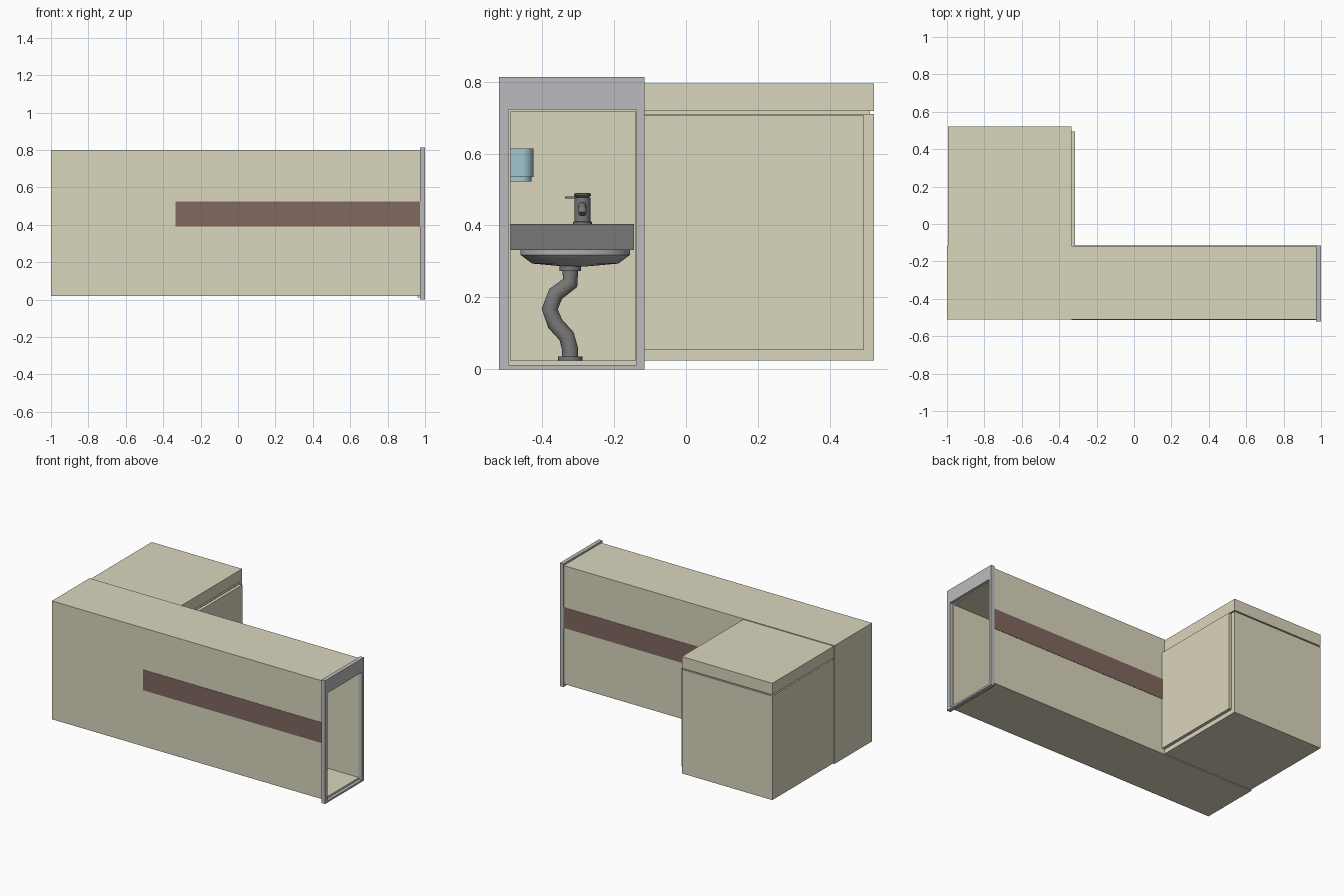
import bpy, bmesh, math
from mathutils import Vector

if "Cube" in bpy.data.objects:
    bpy.data.objects.remove(bpy.data.objects["Cube"])


def material(name, rgb):
    m = bpy.data.materials.new(name)
    m.diffuse_color = (*rgb, 1)
    m.use_nodes = True
    m.node_tree.nodes["Principled BSDF"].inputs["Base Color"].default_value = m.diffuse_color
    return m


BEIGE = material("beige_wall", (0.70, 0.67, 0.51))
BROWN = material("brown_stripe", (0.22, 0.14, 0.115))
FRAME = material("frame_grey", (0.50, 0.50, 0.51))
DARK = material("dark_grey", (0.19, 0.19, 0.19))
CERAMIC = material("basin_grey", (0.42, 0.42, 0.42))
BLUE = material("pale_blue", (0.36, 0.58, 0.62))


def finish(name, bm, mat, smooth=False):
    bmesh.ops.recalc_face_normals(bm, faces=bm.faces[:])
    me = bpy.data.meshes.new(name)
    bm.to_mesh(me)
    bm.free()
    ob = bpy.data.objects.new(name, me)
    bpy.context.collection.objects.link(ob)
    if mat:
        me.materials.append(mat)
    if smooth:
        bpy.ops.object.select_all(action='DESELECT')
        ob.select_set(True)
        bpy.context.view_layer.objects.active = ob
        bpy.ops.object.shade_smooth_by_angle(angle=math.radians(40))
    return ob


def box(name, x, y, z, mat=None):
    bm = bmesh.new()
    bmesh.ops.create_cube(bm, size=1)
    for v in bm.verts:
        v.co = [lo + (c + 0.5) * (hi - lo) for c, (lo, hi) in zip(v.co, (x, y, z))]
    return finish(name, bm, mat)


def lathe(name, centre, profile, mat, sx=1, sy=1, n=24, close=False):
    """Revolve (radius, z) points about z; sx, sy make it elliptical."""
    bm = bmesh.new()
    rings = []
    for r, z in profile:
        rings.append([bm.verts.new((centre[0] + sx * r * math.cos(2 * math.pi * i / n),
                                    centre[1] + sy * r * math.sin(2 * math.pi * i / n), z))
                      for i in range(n)])
    for a, b in zip(rings, rings[1:]):
        for i in range(n):
            j = (i + 1) % n
            bm.faces.new((a[i], a[j], b[j], b[i]))
    for ring in (rings[0], rings[-1]):
        bm.faces.new(ring)
    return finish(name, bm, mat, True)


def tube(name, pts, radius, mat, n=14):
    """Sweep a circle along a path lying in a plane of constant x or y."""
    pts = [Vector(p) for p in pts]
    bm = bmesh.new()
    rings = []
    for k, p in enumerate(pts):
        t = (pts[min(k + 1, len(pts) - 1)] - pts[max(k - 1, 0)]).normalized()
        u = Vector((1, 0, 0)) if abs(t.x) < 0.01 else Vector((0, 1, 0))
        w = t.cross(u)
        rings.append([bm.verts.new(p + radius * (u * math.cos(2 * math.pi * i / n)
                                                 + w * math.sin(2 * math.pi * i / n)))
                      for i in range(n)])
    for a, b in zip(rings, rings[1:]):
        for i in range(n):
            j = (i + 1) % n
            bm.faces.new((a[i], a[j], b[j], b[i]))
    bm.faces.new(rings[0])
    bm.faces.new(rings[-1])
    return finish(name, bm, mat, True)


def cut(ob, cutter):
    """Subtract the cutter and delete it."""
    bpy.context.view_layer.objects.active = ob
    m = ob.modifiers.new("cut", 'BOOLEAN')
    m.operation, m.object, m.solver = 'DIFFERENCE', cutter, 'EXACT'
    bpy.ops.object.modifier_apply(modifier=m.name)
    bpy.data.objects.remove(cutter)


HY0, HY1 = -0.51, -0.118      # hall outer walls
ROOM_IN = ((-0.975, -0.355), (-0.2, 0.50), (0.035, 0.70))

# hollow corridor, open at its right end and into the back room
hall = box("corridor", (-1, 0.976), (HY0, HY1), (0.02, 0.80), BEIGE)
cut(hall, box("cutter", (-0.98, 1.2), (-0.488, -0.14), (0.024, 0.715)))
cut(hall, box("cutter", *ROOM_IN))

# back room with a separate roof slab and shadow gap
room = box("back_room_walls", (-0.995, -0.335), (HY1, 0.522), (0.025, 0.71), BEIGE)
cut(room, box("cutter", *ROOM_IN))
box("roof_gap", (-0.985, -0.345), (HY1, 0.512), (0.708, 0.722), BEIGE)
box("back_room_roof", (-0.995, -0.335), (HY1, 0.522), (0.718, 0.795), BEIGE)
box("back_room_side_panel", (-0.336, -0.315), (HY1, 0.495), (0.055, 0.705), BEIGE)

# brown stripes on both long outside walls
box("front_stripe", (-0.335, 0.976), (HY0 - 0.002, HY0 + 0.002), (0.39, 0.525), BROWN)
box("rear_stripe", (-0.335, 0.976), (HY1 - 0.002, HY1 + 0.002), (0.39, 0.525), BROWN)

# entrance frame and threshold
frame = box("entrance_frame", (0.974, 1.0), (-0.52, -0.115), (0, 0.812), FRAME)
cut(frame, box("cutter", (0.9, 1.1), (-0.494, -0.137), (0.012, 0.722)))
box("threshold", (0.96, 0.98), (-0.495, -0.136), (0.011, 0.024), BEIGE)

# washbasin counter at the far end, with the bowl hanging below
SX, SY = -0.83, -0.308
counter = box("sink_counter", (-0.98, -0.68), (-0.488, -0.144), (0.332, 0.404), DARK)
cut(counter, lathe("cutter", (SX, SY), [(0.135, 0.3), (0.135, 0.45)], None, sx=0.75))
lathe("sink_bowl", (SX, SY),
      [(0.03, 0.286), (0.12, 0.294), (0.152, 0.318), (0.152, 0.332), (0.1345, 0.334),
       (0.1345, 0.322), (0.11, 0.304), (0.03, 0.297)], CERAMIC, sx=0.75)

# S-shaped waste pipe with collars
PY = -0.322
tube("waste_pipe", [(SX, y, z) for y, z in
                    [(PY, 0.28), (PY, 0.24), (-0.362, 0.21), (-0.379, 0.168), (-0.364, 0.127),
                     (-0.332, 0.092), (PY, 0.055), (PY, 0.026)]], 0.023, DARK)
lathe("upper_pipe_collar", (SX, PY), [(0.03, 0.273), (0.03, 0.288)], DARK)
lathe("floor_pipe_collar", (SX, PY), [(0.034, 0.024), (0.034, 0.035)], DARK)

# tap
TX, TY = -0.95, -0.288
lathe("tap_body", (TX, TY), [(0.026, 0.403), (0.026, 0.41), (0.022, 0.411), (0.022, 0.478)], DARK)
lathe("tap_cap", (TX, TY), [(0.018, 0.478), (0.024, 0.483), (0.024, 0.487), (0.02, 0.49)], DARK)
tube("tap_spout", [(TX, TY, 0.445), (TX + 0.05, TY, 0.455), (TX + 0.085, TY, 0.447),
                   (TX + 0.095, TY, 0.432)], 0.011, DARK)
box("tap_lever", (TX - 0.006, TX + 0.006), (-0.337, -0.29), (0.475, 0.48), DARK)

# soap dispenser on the front wall
DX, DY = -0.80, -0.457
for name, r, z0, z1 in (("dispenser", 0.033, 0.535, 0.614), ("dispenser_base", 0.027, 0.522, 0.536)):
    box(name + "_back", (DX - r, DX + r), (-0.489, DY), (z0, z1), BLUE)
    lathe(name + "_front", (DX, DY), [(r, z0), (r, z1)], BLUE)
